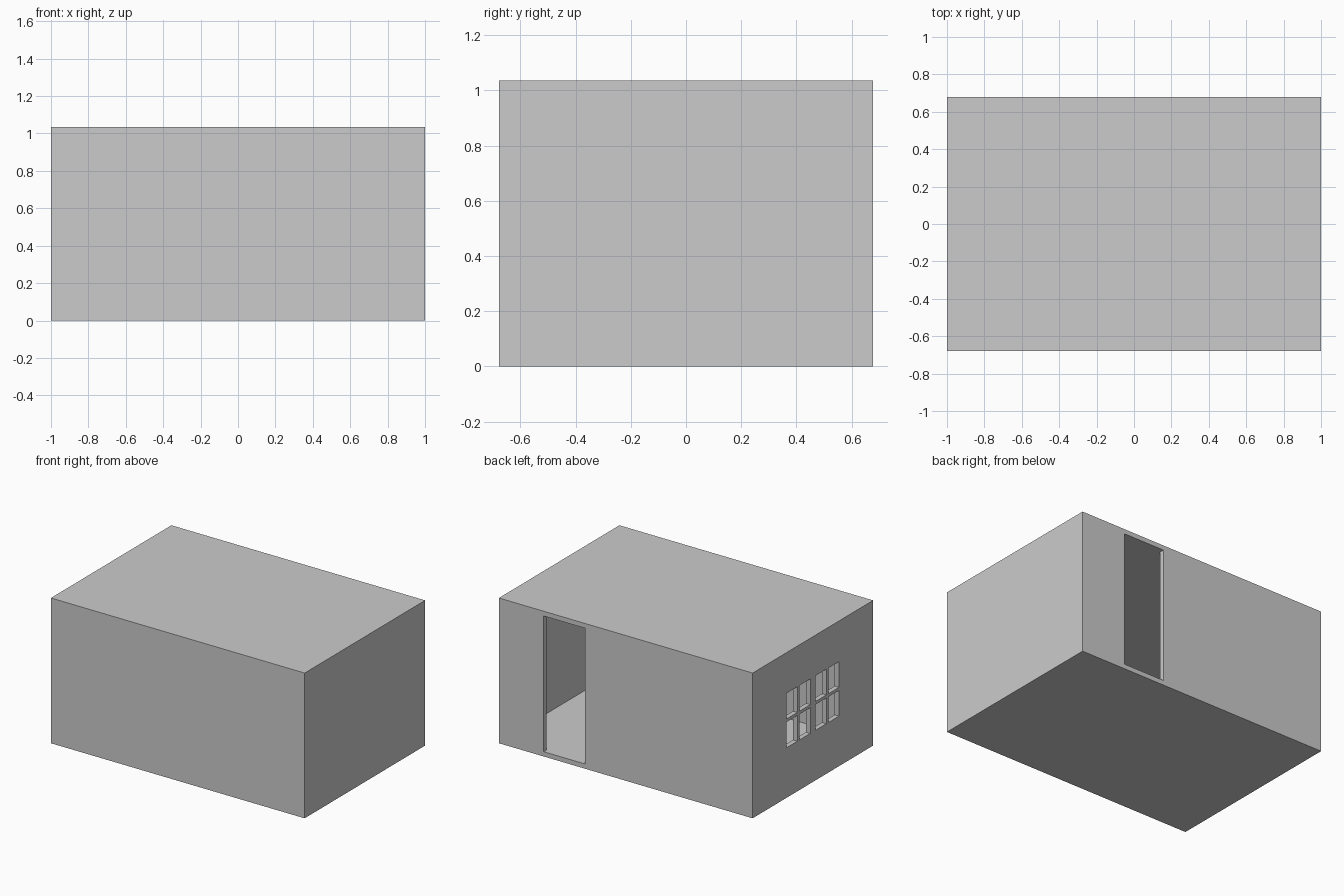
import bpy, bmesh
from mathutils import Vector

if "Cube" in bpy.data.objects:
    bpy.data.objects.remove(bpy.data.objects["Cube"])

X, Y, H, T = 1.0, 0.678, 1.035, 0.034      # half length, half depth, height, wall thickness


def prism(name, outline, z0, z1):
    """Extrude a flat outline (x, y points) from z0 to z1."""
    bm = bmesh.new()
    base = bm.faces.new([bm.verts.new((x, y, z0)) for x, y in outline])
    top = bmesh.ops.extrude_face_region(bm, geom=[base])["geom"]
    bmesh.ops.translate(bm, vec=Vector((0, 0, z1 - z0)),
                        verts=[v for v in top if isinstance(v, bmesh.types.BMVert)])
    bmesh.ops.recalc_face_normals(bm, faces=bm.faces)
    mesh = bpy.data.meshes.new(name)
    bm.to_mesh(mesh)
    bm.free()
    ob = bpy.data.objects.new(name, mesh)
    bpy.context.collection.objects.link(ob)
    return ob


def rect(x0, x1, y0, y1):
    return [(x0, y0), (x1, y0), (x1, y1), (x0, y1)]


def cut(target, cutter):
    """Subtract the cutter, apply, and remove it."""
    cutter.hide_render = True
    mod = target.modifiers.new("cut", "BOOLEAN")
    mod.operation, mod.solver, mod.object = "DIFFERENCE", "EXACT", cutter
    bpy.context.view_layer.objects.active = target
    bpy.ops.object.modifier_apply(modifier=mod.name)
    bpy.data.objects.remove(cutter)


# outer block of the room
shell = prism("room_shell", rect(-X, X, -Y, Y), 0, H)

# hollow interior, with the full-height doorway running out through the back wall
xi, yi, d0, d1 = X - T, Y - T, 0.322, 0.647
cut(shell, prism("interior_cutter",
                 [(-xi, -yi), (xi, -yi), (xi, yi), (d1, yi), (d1, Y + 0.1),
                  (d0, Y + 0.1), (d0, yi), (-xi, yi)], T, H - T))

# two four-pane windows in the left wall
for side in (-1, 1):
    for a, b in ((0.029, 0.151), (0.174, 0.294)):
        y0, y1 = sorted((side * a, side * b))
        for z0, z1 in ((0.357, 0.540), (0.562, 0.745)):
            cut(shell, prism("pane_cutter", rect(-X - 0.1, -X + T + 0.1, y0, y1), z0, z1))
